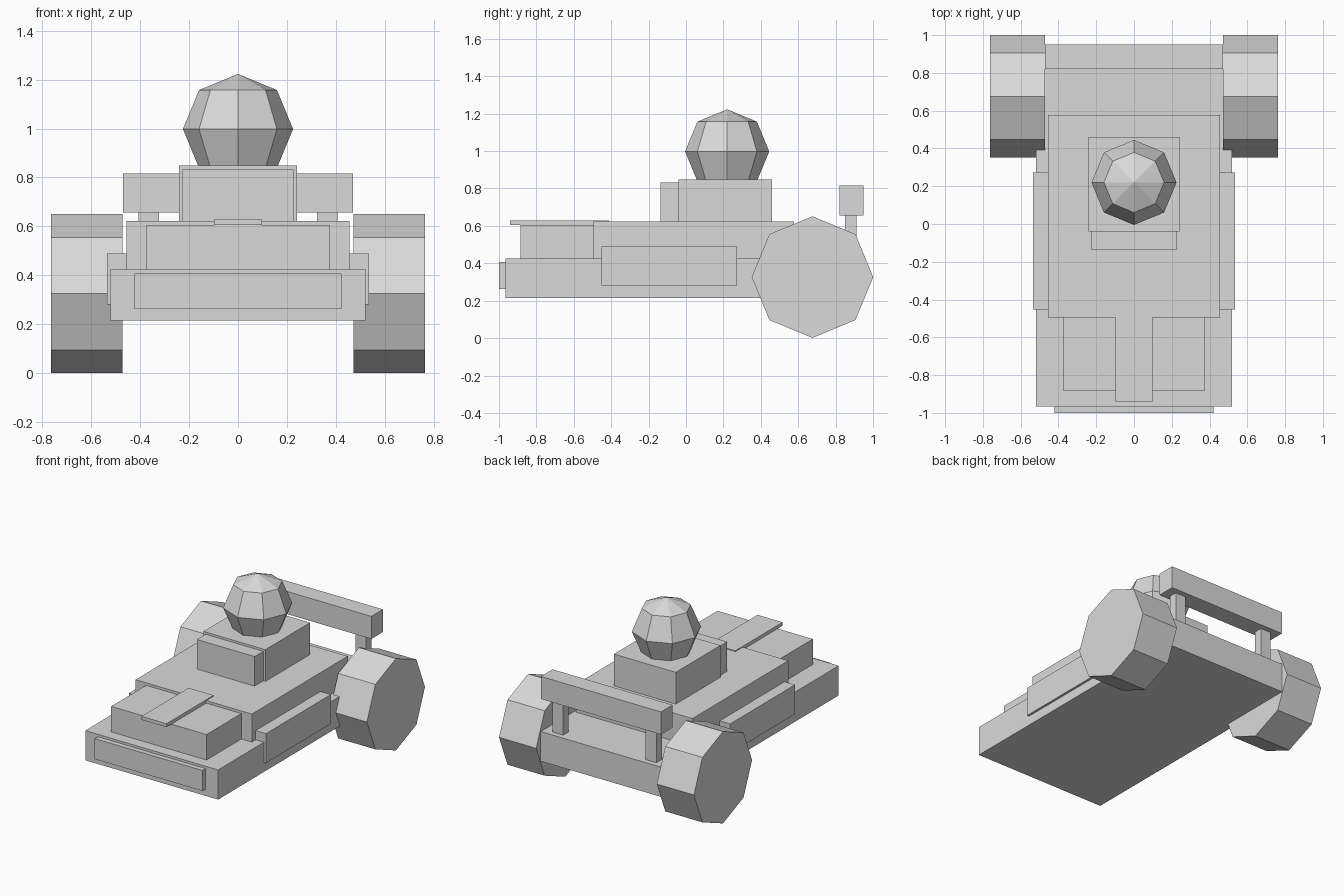
import bpy, bmesh, math
from mathutils import Matrix, Vector

if "Cube" in bpy.data.objects:
    bpy.data.objects.remove(bpy.data.objects["Cube"])

grey = bpy.data.materials.new("plain_grey")
grey.diffuse_color = (0.7, 0.7, 0.7, 1)
grey.use_nodes = True
grey.node_tree.nodes["Principled BSDF"].inputs["Base Color"].default_value = grey.diffuse_color


def finish(name, bm):
    bmesh.ops.recalc_face_normals(bm, faces=bm.faces)
    mesh = bpy.data.meshes.new(name)
    bm.to_mesh(mesh)
    bm.free()
    mesh.materials.append(grey)
    obj = bpy.data.objects.new(name, mesh)
    bpy.context.collection.objects.link(obj)
    return obj


def box(name, x, y, z):
    """Box from (min, max) ranges on each axis."""
    bm = bmesh.new()
    bmesh.ops.create_cube(bm, size=1)
    size = Vector((x[1] - x[0], y[1] - y[0], z[1] - z[0]))
    mid = Vector((sum(x), sum(y), sum(z))) / 2
    for v in bm.verts:
        v.co = v.co * size + mid
    return finish(name, bm)


def wheel(name, x0, x1, y, z, r, sides=8):
    """Low-poly wheel with its axle along x."""
    bm = bmesh.new()
    ring = [bm.verts.new((x0, y + r * math.cos(2 * math.pi * i / sides),
                          z + r * math.sin(2 * math.pi * i / sides))) for i in range(sides)]
    face = bm.faces.new(ring)
    out = bmesh.ops.extrude_face_region(bm, geom=[face])
    moved = [g for g in out["geom"] if isinstance(g, bmesh.types.BMVert)]
    bmesh.ops.translate(bm, verts=moved, vec=(x1 - x0, 0, 0))
    return finish(name, bm)


# Chassis, bumper and bonnet
box("chassis", (-0.52, 0.52), (-0.965, 0.95), (0.215, 0.425))
box("front_bumper", (-0.422, 0.422), (-1.0, -0.965), (0.263, 0.408))
box("bonnet", (-0.373, 0.373), (-0.885, -0.49), (0.42, 0.605))
box("bonnet_stripe", (-0.098, 0.098), (-0.94, -0.412), (0.605, 0.629))

# Upper body and cockpit
box("upper_body", (-0.455, 0.455), (-0.495, 0.578), (0.42, 0.623))
box("cockpit", (-0.242, 0.242), (-0.04, 0.46), (0.62, 0.848))
box("dashboard", (-0.226, 0.226), (-0.137, -0.04), (0.62, 0.832))

# Driver head
bm = bmesh.new()
bmesh.ops.create_uvsphere(bm, u_segments=8, v_segments=4, radius=0.225,
                          matrix=Matrix.Translation((0, 0.22, 0.998)))
finish("driver_head", bm)

# Rear wing
box("rear_wing", (-0.47, 0.47), (0.82, 0.95), (0.656, 0.816))

# Paired parts
for side, s in (("left", -1), ("right", 1)):
    def span(a, b):
        return tuple(sorted((a * s, b * s)))
    box(side + "_side_pod", span(0.45, 0.536), (-0.453, 0.273), (0.282, 0.49))
    box(side + "_wing_post", span(0.323, 0.406), (0.85, 0.912), (0.42, 0.66))
    wheel(side + "_rear_wheel", *span(0.472, 0.763), 0.676, 0.326, 0.325)
